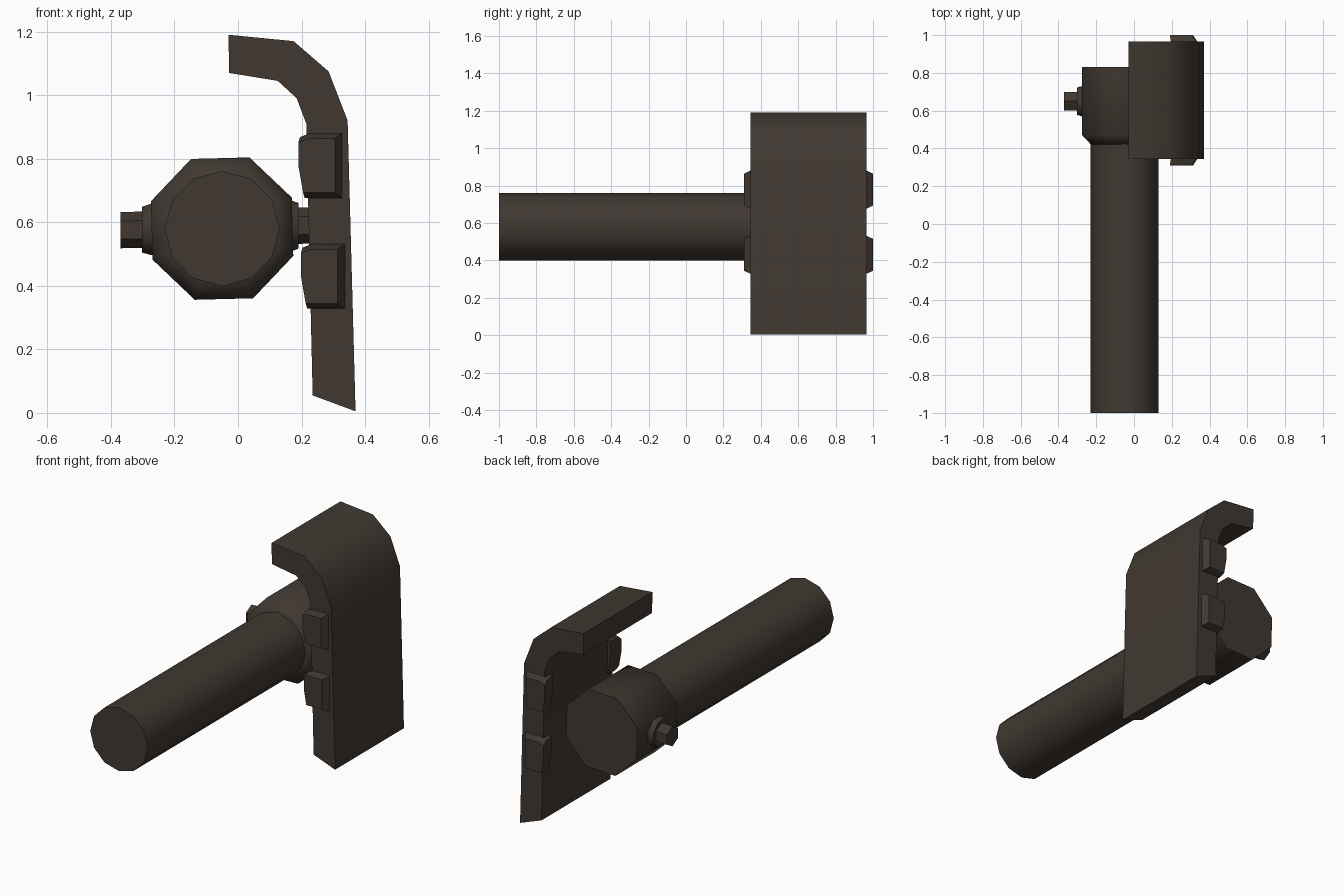
import bpy, math
from mathutils import Vector

if "Cube" in bpy.data.objects:
    bpy.data.objects.remove(bpy.data.objects["Cube"])

mat = bpy.data.materials.new("dark brown metal")
mat.diffuse_color = (0.052, 0.040, 0.031, 1)
mat.use_nodes = True
mat.node_tree.nodes["Principled BSDF"].inputs["Base Color"].default_value = mat.diffuse_color


def make(name, verts, faces, angle=55):
    me = bpy.data.meshes.new(name)
    me.from_pydata(verts, [], faces)
    me.materials.append(mat)
    ob = bpy.data.objects.new(name, me)
    bpy.context.collection.objects.link(ob)
    bpy.ops.object.select_all(action='DESELECT')
    ob.select_set(True)
    bpy.context.view_layer.objects.active = ob
    bpy.ops.object.mode_set(mode='EDIT')
    bpy.ops.mesh.select_all(action='SELECT')
    bpy.ops.mesh.normals_make_consistent(inside=False)
    bpy.ops.object.mode_set(mode='OBJECT')
    bpy.ops.object.shade_smooth_by_angle(angle=math.radians(angle))
    return ob


def loft(name, rings, angle=55):
    """Skin a list of equal-length vertex rings and cap both ends."""
    n = len(rings[0])
    verts = [v for r in rings for v in r]
    faces = [tuple(range(n)), tuple(range((len(rings) - 1) * n, len(rings) * n))]
    for k in range(len(rings) - 1):
        for i in range(n):
            j = (i + 1) % n
            faces.append((k * n + i, k * n + j, (k + 1) * n + j, (k + 1) * n + i))
    return make(name, verts, faces, angle)


def ring(axis, c, r, n, deg):
    """Regular polygon around the x or y axis."""
    pts = []
    for i in range(n):
        a = math.radians(deg) + 2 * math.pi * i / n
        u, w = r * math.cos(a), r * math.sin(a)
        off = Vector((u, 0, w)) if axis == 'y' else Vector((0, u, w))
        pts.append(Vector(c) + off)
    return pts


# Long round shaft
loft("shaft", [ring('y', (-0.05, y, 0.58), 0.181, 12, 90) for y in (-1, 0.5)])

# Eight-sided head with a tapered shoulder
loft("head", [ring('y', (-0.05, y, 0.58), r, 8, 24)
              for y, r in ((0.42, 0.19), (0.47, 0.24), (0.83, 0.24))])

# Cross pin, tilted slightly like the plate
def pin_z(x):
    return 0.583 + 0.025 * (x + 0.05)

loft("cross_pin", [ring('x', (x, 0.65, pin_z(x)), 0.057, 6, 90) for x in (-0.37, 0.26)])

# Flanges either side of the head
for side, outer, inner in (("left", -0.302, -0.272), ("right", 0.19, 0.165)):
    deep = inner + (0.06 if side == "left" else -0.06)
    loft(side + "_flange", [ring('x', (x, 0.65, pin_z(x)), r, 8, 22.5)
                            for x, r in ((outer, 0.078), (inner, 0.088), (deep, 0.088))])

# Curved plate, side profile swept along y
profile = [(-0.03, 1.19), (0.175, 1.17), (0.285, 1.075), (0.345, 0.92), (0.37, 0.005),
           (0.235, 0.055), (0.215, 0.91), (0.185, 0.99), (0.125, 1.045), (-0.028, 1.07)]
loft("curved_plate", [[(x, y, z) for x, z in profile] for y in (0.345, 0.965)])

# Four edge clips, bevelled on their outer face
for label, cz, dx in (("upper", 0.778, 0), ("lower", 0.43, 0.008)):
    for end, s in (("front", -1), ("back", 1)):
        rings = []
        for d, x0, x1, h in ((0.26, 0.20, 0.31, 0.10), (0.31, 0.195, 0.328, 0.102),
                             (0.345, 0.19, 0.305, 0.085)):
            y = 0.655 + s * d
            rings.append([(dx + x0 + 0.015, y, cz - h), (dx + x1, y, cz - h),
                          (dx + x1, y, cz), (dx + x1, y, cz + h),
                          (dx + x0 + 0.03, y, cz + h), (dx + x0, y, cz + h - 0.012),
                          (dx + x0, y, cz)])
        loft(label + "_" + end + "_clip", rings, 40)
